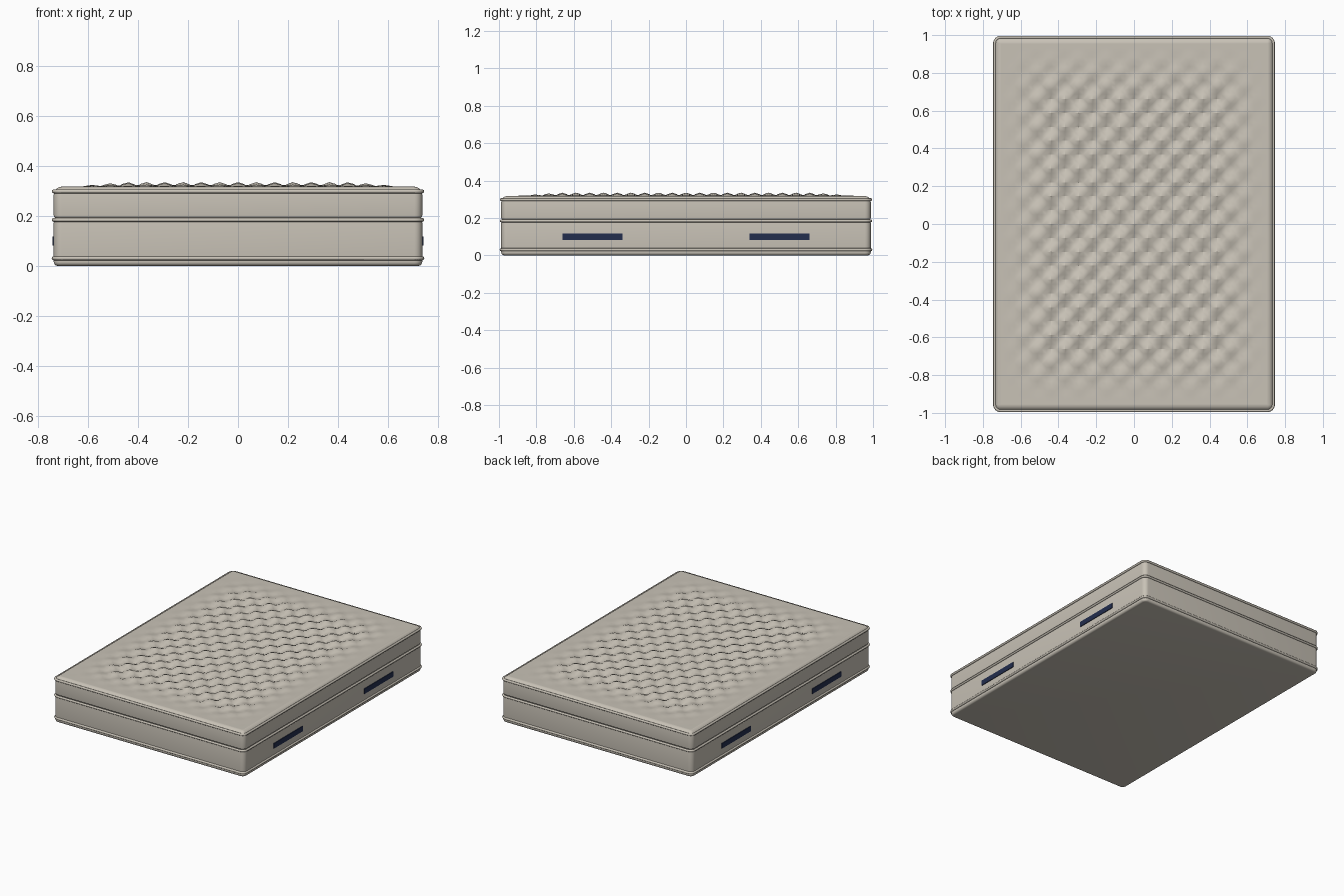
import bpy, bmesh, math

cube = bpy.data.objects.get("Cube")
if cube:
    bpy.data.objects.remove(cube, do_unlink=True)

HALF_X, HALF_Y, CORNER = 0.738, 0.988, 0.032
TOP = 0.317


def material(name, color):
    m = bpy.data.materials.new(name)
    m.use_nodes = True
    m.diffuse_color = color
    bsdf = m.node_tree.nodes["Principled BSDF"]
    bsdf.inputs["Base Color"].default_value = color
    bsdf.inputs["Roughness"].default_value = 0.8
    return m


fabric = material("warm beige fabric", (0.58, 0.54, 0.47, 1))
navy = material("navy strap", (0.016, 0.026, 0.075, 1))


def finish(bm, name, mat, angle=35):
    bmesh.ops.remove_doubles(bm, verts=bm.verts, dist=0.0002)
    bmesh.ops.recalc_face_normals(bm, faces=bm.faces)
    mesh = bpy.data.meshes.new(name)
    bm.to_mesh(mesh)
    bm.free()
    mesh.materials.append(mat)
    obj = bpy.data.objects.new(name, mesh)
    bpy.context.collection.objects.link(obj)
    bpy.ops.object.select_all(action="DESELECT")
    obj.select_set(True)
    bpy.context.view_layer.objects.active = obj
    bpy.ops.object.shade_smooth_by_angle(angle=math.radians(angle))
    return obj


def outline(inset, steps=6):
    """Rounded rectangle, pulled in by inset."""
    r = max(CORNER - inset, 0)
    cx, cy = HALF_X - inset - r, HALF_Y - inset - r
    pts = []
    for q, (sx, sy) in enumerate([(1, 1), (-1, 1), (-1, -1), (1, -1)]):
        for i in range(steps + 1):
            a = math.pi / 2 * (q + i / steps)
            pts.append((sx * cx + r * math.cos(a), sy * cy + r * math.sin(a)))
    return pts


def loft(bm, profile, closed=False):
    """Skin the outline along (inset, height) profile points."""
    rings = [[bm.verts.new((x, y, z)) for x, y in outline(d)] for d, z in profile]
    pairs = list(zip(rings, rings[1:]))
    if closed:
        pairs.append((rings[-1], rings[0]))
    for a, b in pairs:
        for i in range(len(a)):
            j = (i + 1) % len(a)
            bm.faces.new((a[i], a[j], b[j], b[i]))
    return rings


def arc(z, r, start, end, steps=5):
    """Rounded edge of radius r whose centre is at height z."""
    angles = [math.radians(start + (end - start) * i / steps) for i in range(steps + 1)]
    return [(r - r * math.cos(a), z + r * math.sin(a)) for a in angles]


# Base: lower box with rounded edges
bm = bmesh.new()
rings = loft(bm, arc(0.016, 0.016, -90, 0) + arc(0.172, 0.012, 0, 90))
bm.faces.new(rings[0])
bm.faces.new(rings[-1])
finish(bm, "mattress_base", fabric)

# Upper layer: open at the top, where the quilt closes it
bm = bmesh.new()
rings = loft(bm, arc(0.202, 0.012, -90, 0) + arc(TOP - CORNER, CORNER, 0, 90))
bm.faces.new(rings[0])
finish(bm, "mattress_upper_layer", fabric)

# Quilted top: egg-crate waves that fade out towards the border
PERIOD = 0.147
QX, QY = HALF_X - CORNER, HALF_Y - CORNER


def fade(v, inner, outer):
    t = min(max((outer - abs(v)) / (outer - inner), 0), 1)
    return t * t * (3 - 2 * t)


bm = bmesh.new()
bmesh.ops.create_grid(bm, x_segments=58, y_segments=78, size=1)
k = 2 * math.pi / PERIOD
for v in bm.verts:
    x, y = v.co.x * QX, v.co.y * QY
    strength = fade(x, 0.42, QX) * fade(y, 0.64, QY)
    wave = math.cos(k * x) * math.cos(k * y)
    v.co = (x, y, TOP + strength * (0.002 + 0.016 * wave))
bmesh.ops.triangulate(bm, faces=bm.faces)
finish(bm, "quilted_top", fabric, 30)

# Piping: cords round the bottom, the middle seam and the top
for name, z, r in [("bottom_piping", 0.03, 0.008),
                   ("middle_piping", 0.184, 0.008),
                   ("top_piping", 0.298, 0.008)]:
    bm = bmesh.new()
    circle = [(r * math.cos(t * math.pi / 4), z + r * math.sin(t * math.pi / 4))
              for t in range(8)]
    loft(bm, circle, closed=True)
    finish(bm, name, fabric, 60)

# Strap handles: two thin plates on each long side
for side, sx in (("left", 1), ("right", -1)):
    for end, sy in (("front", -1), ("back", 1)):
        bm = bmesh.new()
        bmesh.ops.create_cube(bm, size=1)
        for v in bm.verts:
            v.co = (sx * HALF_X + v.co.x * 0.009,
                    sy * 0.5 + v.co.y * 0.32,
                    0.1 + v.co.z * 0.036)
        finish(bm, f"{side}_{end}_handle", navy)
